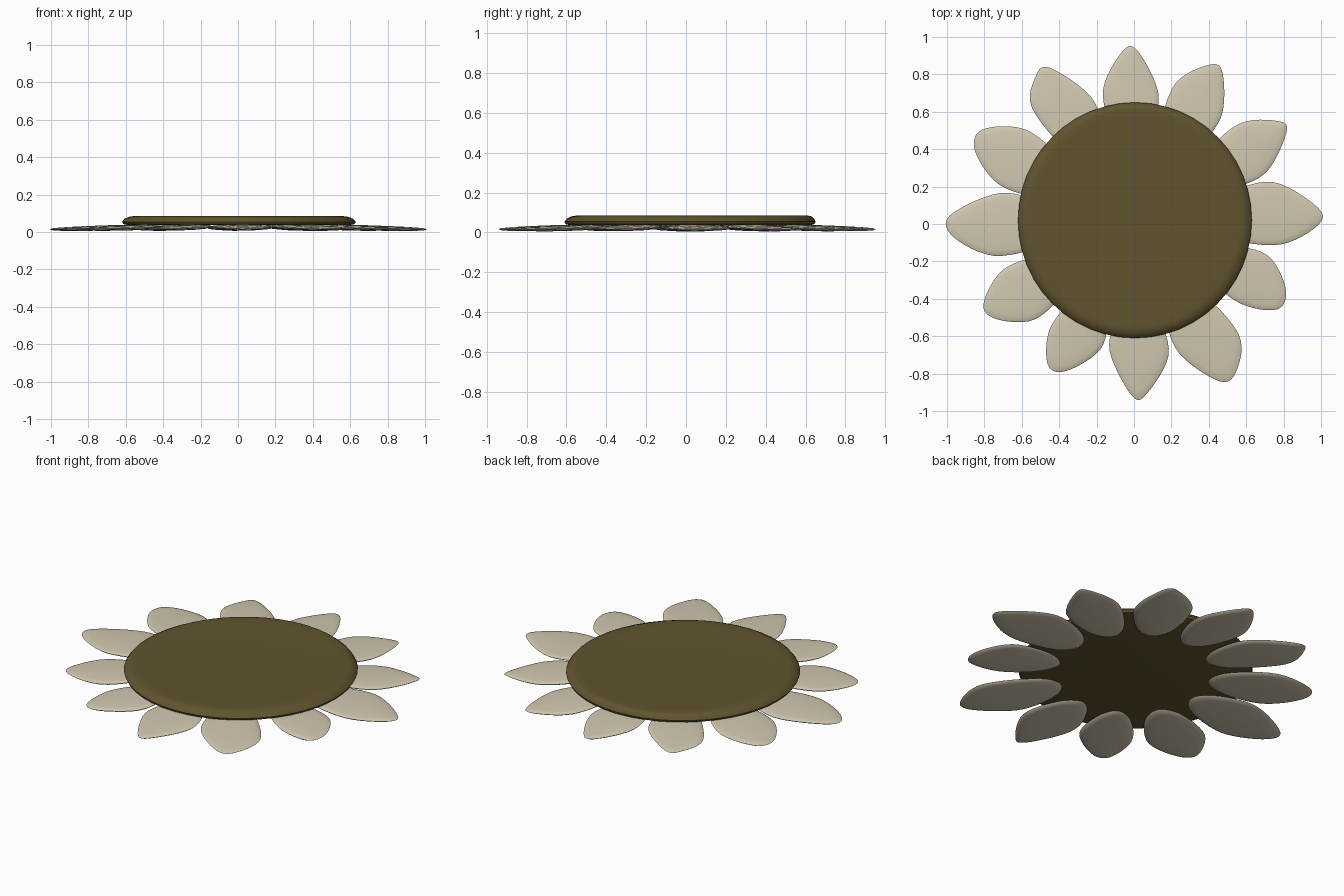
import bpy, bmesh, math
from mathutils import Vector

if "Cube" in bpy.data.objects:
    bpy.data.objects.remove(bpy.data.objects["Cube"])


def material(name, rgb):
    m = bpy.data.materials.new(name)
    m.diffuse_color = (*rgb, 1)
    m.use_nodes = True
    m.node_tree.nodes["Principled BSDF"].inputs["Base Color"].default_value = m.diffuse_color
    return m


CREAM = material("cream petal", (0.64, 0.58, 0.44))
OLIVE = material("olive brown centre", (0.118, 0.088, 0.027))


def finish(name, bm, mat, angle):
    bmesh.ops.recalc_face_normals(bm, faces=bm.faces)
    me = bpy.data.meshes.new(name)
    bm.to_mesh(me)
    bm.free()
    ob = bpy.data.objects.new(name, me)
    bpy.context.collection.objects.link(ob)
    me.materials.append(mat)
    bpy.ops.object.select_all(action='DESELECT')
    ob.select_set(True)
    bpy.context.view_layer.objects.active = ob
    bpy.ops.object.shade_smooth_by_angle(angle=math.radians(angle))
    return ob


def bridge(bm, a, b):
    n = len(a)
    for i in range(n):
        bm.faces.new((a[i], a[(i + 1) % n], b[(i + 1) % n], b[i]))


def fan(bm, ring, co):
    c = bm.verts.new(co)
    for i in range(len(ring)):
        bm.faces.new((ring[i], ring[(i + 1) % len(ring)], c))


def smooth_loop(pts, steps=6):
    """Closed Catmull-Rom curve through the points."""
    out, n = [], len(pts)
    for i in range(n):
        a, b, c, d = (pts[(i + k) % n] for k in (-1, 0, 1, 2))
        for s in range(steps):
            t = s / steps
            out.append(0.5 * (2 * b + (c - a) * t + (2 * a - 5 * b + 4 * c - d) * t * t
                              + (3 * b - a - 3 * c + d) * t ** 3))
    return out


# Hand-shaped petals: right shoulder, two tip points, left shoulder
PETALS = [
    ((.78, -.11), (.985, -.005), (.98, .09), (.74, .225)),
    ((.70, .27), (.815, .49), (.77, .55), (.56, .535)),
    ((.465, .57), (.475, .80), (.41, .853), (.22, .75)),
    ((.13, .70), (.02, .925), (-.06, .925), (-.165, .72)),
    ((-.23, .68), (-.45, .835), (-.525, .79), (-.545, .62)),
    ((-.58, .505), (-.81, .505), (-.85, .39), (-.72, .21)),
    ((-.72, .165), (-.985, .045), (-.965, -.07), (-.75, -.17)),
    ((-.70, -.245), (-.805, -.43), (-.73, -.51), (-.53, -.51)),
    ((-.45, -.56), (-.46, -.755), (-.36, -.785), (-.18, -.67)),
    ((-.13, -.68), (-.01, -.92), (.07, -.905), (.185, -.70)),
    ((.24, -.69), (.46, -.842), (.55, -.78), (.56, -.59)),
    ((.58, -.43), (.77, -.455), (.81, -.34), (.71, -.165)),
]


def petal(i, row):
    pts = [Vector(p) for p in row]
    d = (sum(pts, Vector((0, 0))) / 4).normalized()
    side = Vector((-d.y, d.x))
    base = d * 0.41
    # inner half hidden under the centre
    left = d * 0.5 + side * (pts[3].dot(side) * 0.68)
    right = d * 0.5 + side * (pts[0].dot(side) * 0.68)
    loop = smooth_loop([base, right] + pts + [left])
    mid = sum(loop, Vector((0, 0))) / len(loop)

    def z(p):                                   # droops outward to the tip
        return 0.034 - 0.032 * (p.length - 0.41)

    bm = bmesh.new()

    def ring(scale, lift):
        out = []
        for p in loop:
            q = mid + (p - mid) * scale
            out.append(bm.verts.new((q.x, q.y, z(q) + lift)))
        return out

    edge = ring(1, 0)
    for sgn in (1, -1):
        prev = edge
        for s, h in ((0.96, .004), (0.82, .007), (0.5, .010)):
            r = ring(s, sgn * h * (1 if sgn > 0 else 1.5))
            bridge(bm, prev, r)
            prev = r
        fan(bm, prev, (mid.x, mid.y, z(mid) + (.011 if sgn > 0 else -.017)))
    finish(f"petal_{i + 1}", bm, CREAM, 80)


for i, row in enumerate(PETALS):
    petal(i, row)

# Seed disc: stacked rings (radius x, radius y, z, centre x, centre y)
bm = bmesh.new()
N = 48
rings = []
for rx, ry, z, cx, cy in ((.59, .60, .036, .005, .02), (.618, .625, .042, .005, .02),
                          (.625, .63, .054, .005, .02), (.612, .62, .070, .004, .022),
                          (.585, .602, .081, .002, .027), (.565, .585, .084, 0, .03),
                          (.52, .54, .082, 0, .03), (.25, .26, .079, 0, .03)):
    rings.append([bm.verts.new((cx + rx * math.cos(2 * math.pi * k / N),
                                cy + ry * math.sin(2 * math.pi * k / N), z)) for k in range(N)])
for a, b in zip(rings, rings[1:]):
    bridge(bm, a, b)
fan(bm, rings[0], (0, .02, .036))
fan(bm, rings[-1], (0, .03, .078))
finish("flower_centre", bm, OLIVE, 40)
